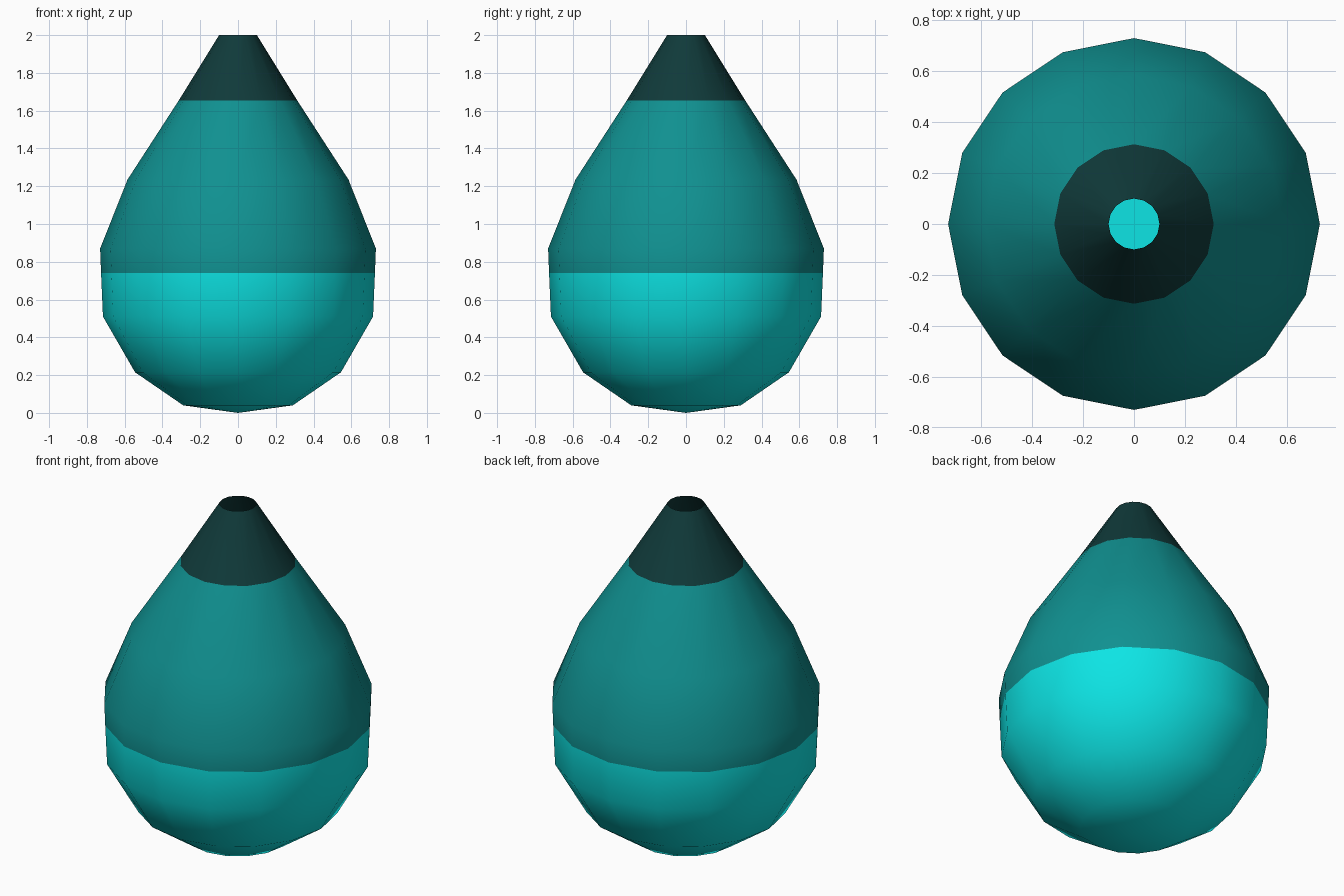
import bpy, bmesh, math

if "Cube" in bpy.data.objects:
    bpy.data.objects.remove(bpy.data.objects["Cube"])

SIDES = 16
FILL_Z, TIP_Z = 0.74, 1.655


def material(name, rgb):
    m = bpy.data.materials.new(name)
    m.diffuse_color = (*rgb, 1.0)
    m.use_nodes = True
    m.node_tree.nodes["Principled BSDF"].inputs["Base Color"].default_value = m.diffuse_color
    return m


cyan = material("bright cyan", (0.004, 0.78, 0.78))
teal = material("teal", (0.005, 0.28, 0.28))
dark = material("dark teal", (0.005, 0.042, 0.042))


def make_object(name, bm, mats):
    mesh = bpy.data.meshes.new(name)
    bm.to_mesh(mesh)
    bm.free()
    for m in mats:
        mesh.materials.append(m)
    obj = bpy.data.objects.new(name, mesh)
    bpy.context.collection.objects.link(obj)
    return obj


def ring(bm, r, z):
    return [bm.verts.new((r * math.cos(2 * math.pi * i / SIDES),
                          r * math.sin(2 * math.pi * i / SIDES), z))
            for i in range(SIDES)]


# Drop body: lathed profile, open at the top
profile = [(0.29, 0.04), (0.545, 0.215), (0.715, 0.51), (0.725, FILL_Z),
           (0.73, 0.87), (0.585, 1.235), (0.313, TIP_Z), (0.1, 2.0)]
bm = bmesh.new()
pole = bm.verts.new((0, 0, 0))
rings = [ring(bm, r, z) for r, z in profile]
for i in range(SIDES):
    j = (i + 1) % SIDES
    bm.faces.new((pole, rings[0][j], rings[0][i]))
    for a, b in zip(rings, rings[1:]):
        bm.faces.new((a[i], a[j], b[j], b[i]))

# Colour bands by height
for f in bm.faces:
    z = f.calc_center_median().z
    f.material_index = 0 if z < FILL_Z else (1 if z < TIP_Z else 2)
    f.smooth = True
make_object("drop_body", bm, [cyan, teal, dark])

# Inner fill surface seen through the open tip
bm = bmesh.new()
bm.faces.new(ring(bm, 0.724, FILL_Z))
make_object("fill_surface", bm, [cyan])
